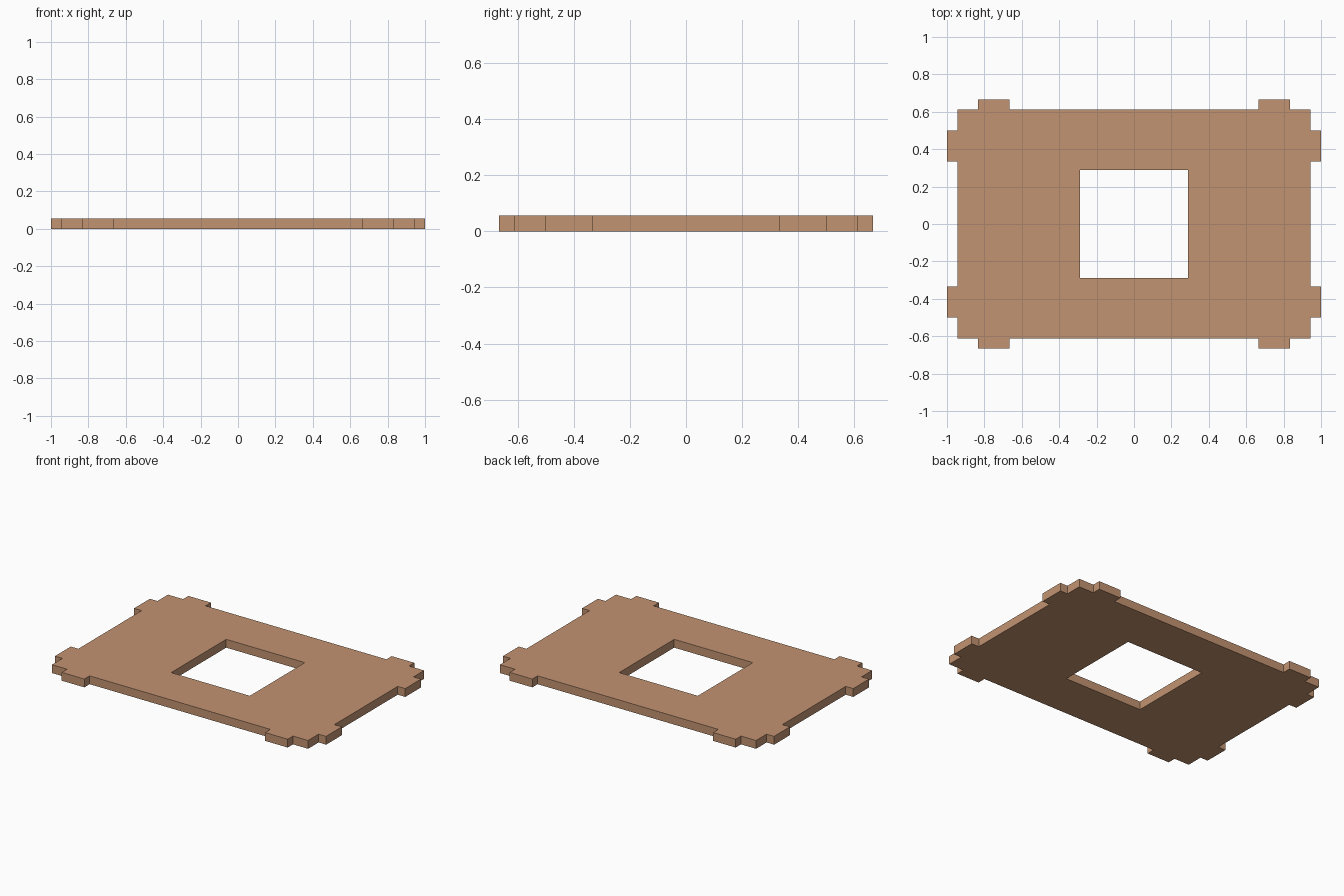
import bpy
import bmesh

if "Cube" in bpy.data.objects:
    bpy.data.objects.remove(bpy.data.objects["Cube"])

T = 1 / 18            # board thickness, also the tab depth
X, Y = 1 - T, 2 / 3 - T   # half size of the board without tabs
H = 0.29              # half size of the square window

wood = bpy.data.materials.new("light_wood")
wood.diffuse_color = (0.54, 0.292, 0.165, 1)
wood.use_nodes = True
wood.node_tree.nodes["Principled BSDF"].inputs["Base Color"].default_value = wood.diffuse_color

# Outline of one quarter, with one side tab and one end tab
quarter = [(X, 1/3), (1, 1/3), (1, 0.5), (X, 0.5), (X, Y),
           (5/6, Y), (5/6, 2/3), (2/3, 2/3), (2/3, Y)]

# Mirror it around all four quadrants, keeping the winding order
outline = []
for sx, sy in ((1, 1), (-1, 1), (-1, -1), (1, -1)):
    pts = [(x * sx, y * sy) for x, y in quarter]
    outline += pts if sx * sy > 0 else pts[::-1]
window = [(H, H), (-H, H), (-H, -H), (H, -H)]

bm = bmesh.new()


def add_loop(points):
    verts = [bm.verts.new((x, y, 0)) for x, y in points]
    return [bm.edges.new((verts[i - 1], verts[i])) for i in range(len(verts))]


# Fill between outline and window, then thicken upward
edges = add_loop(outline) + add_loop(window)
bmesh.ops.triangle_fill(bm, edges=edges, use_beauty=True, normal=(0, 0, 1))
result = bmesh.ops.extrude_face_region(bm, geom=bm.faces[:], use_keep_orig=True)
top = [g for g in result["geom"] if isinstance(g, bmesh.types.BMVert)]
bmesh.ops.translate(bm, verts=top, vec=(0, 0, T))
bmesh.ops.recalc_face_normals(bm, faces=bm.faces[:])

mesh = bpy.data.meshes.new("tabbed_panel")
bm.to_mesh(mesh)
bm.free()
mesh.materials.append(wood)
bpy.context.collection.objects.link(bpy.data.objects.new("tabbed_panel", mesh))
